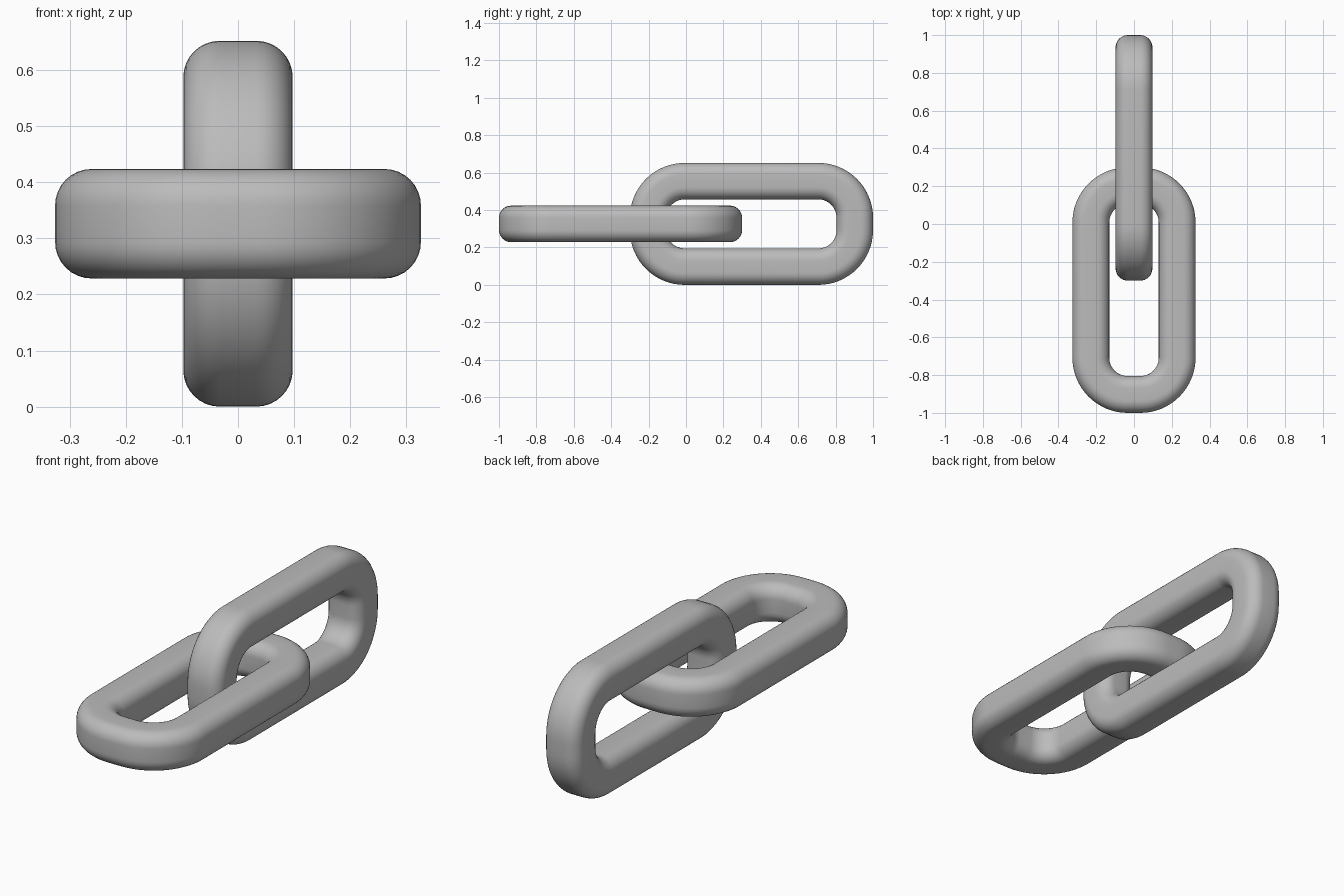
import bpy, bmesh, math
from mathutils import Matrix, Vector

cube = bpy.data.objects.get("Cube")
if cube:
    bpy.data.objects.remove(cube, do_unlink=True)

# Single grey metal
metal = bpy.data.materials.new("grey_metal")
metal.use_nodes = True
GREY = (0.5, 0.5, 0.5, 1)
metal.diffuse_color = GREY
metal.node_tree.nodes["Principled BSDF"].inputs["Base Color"].default_value = GREY

HALF_BAR = 0.0975      # half thickness of the bar
BAR_ROUND = 0.065      # rounding of the bar's edges
HALF_WIDTH, HALF_LENGTH = 0.2285, 0.5525   # centre line of a link
BEND = 0.195           # bend radius of the centre line


def rounded_rectangle(half_x, half_y, radius, steps):
    """Points and outward normals around a rounded rectangle."""
    loop = []
    for corner, (sx, sy) in enumerate(((1, 1), (-1, 1), (-1, -1), (1, -1))):
        centre = Vector((sx * (half_x - radius), sy * (half_y - radius)))
        for i in range(steps + 1):
            a = math.pi / 2 * (corner + i / steps)
            normal = Vector((math.cos(a), math.sin(a)))
            loop.append((centre + normal * radius, normal))
    return loop


def chain_link(name, y, roll):
    """Sweep the rounded bar around the centre line of one link."""
    path = rounded_rectangle(HALF_WIDTH, HALF_LENGTH, BEND, 16)
    section = rounded_rectangle(HALF_BAR, HALF_BAR, BAR_ROUND, 8)
    bm = bmesh.new()
    rings = []
    for point, normal in path:
        rings.append([bm.verts.new((*(point + normal * s.x), s.y))
                      for s, _ in section])
    n = len(section)
    for i, ring in enumerate(rings):
        following = rings[(i + 1) % len(rings)]
        for j in range(n):
            k = (j + 1) % n
            bm.faces.new((ring[j], following[j], following[k], ring[k]))
    bm.transform(Matrix.Rotation(roll, 4, "Y"))
    bmesh.ops.recalc_face_normals(bm, faces=bm.faces)
    for face in bm.faces:
        face.smooth = True
    mesh = bpy.data.meshes.new(name)
    bm.to_mesh(mesh)
    bm.free()
    mesh.materials.append(metal)
    link = bpy.data.objects.new(name, mesh)
    link.location = (0, y, HALF_WIDTH + HALF_BAR)
    bpy.context.collection.objects.link(link)


# Flat link at the front, upright link at the back
chain_link("front_link", -0.35, 0)
chain_link("back_link", 0.35, math.pi / 2)
